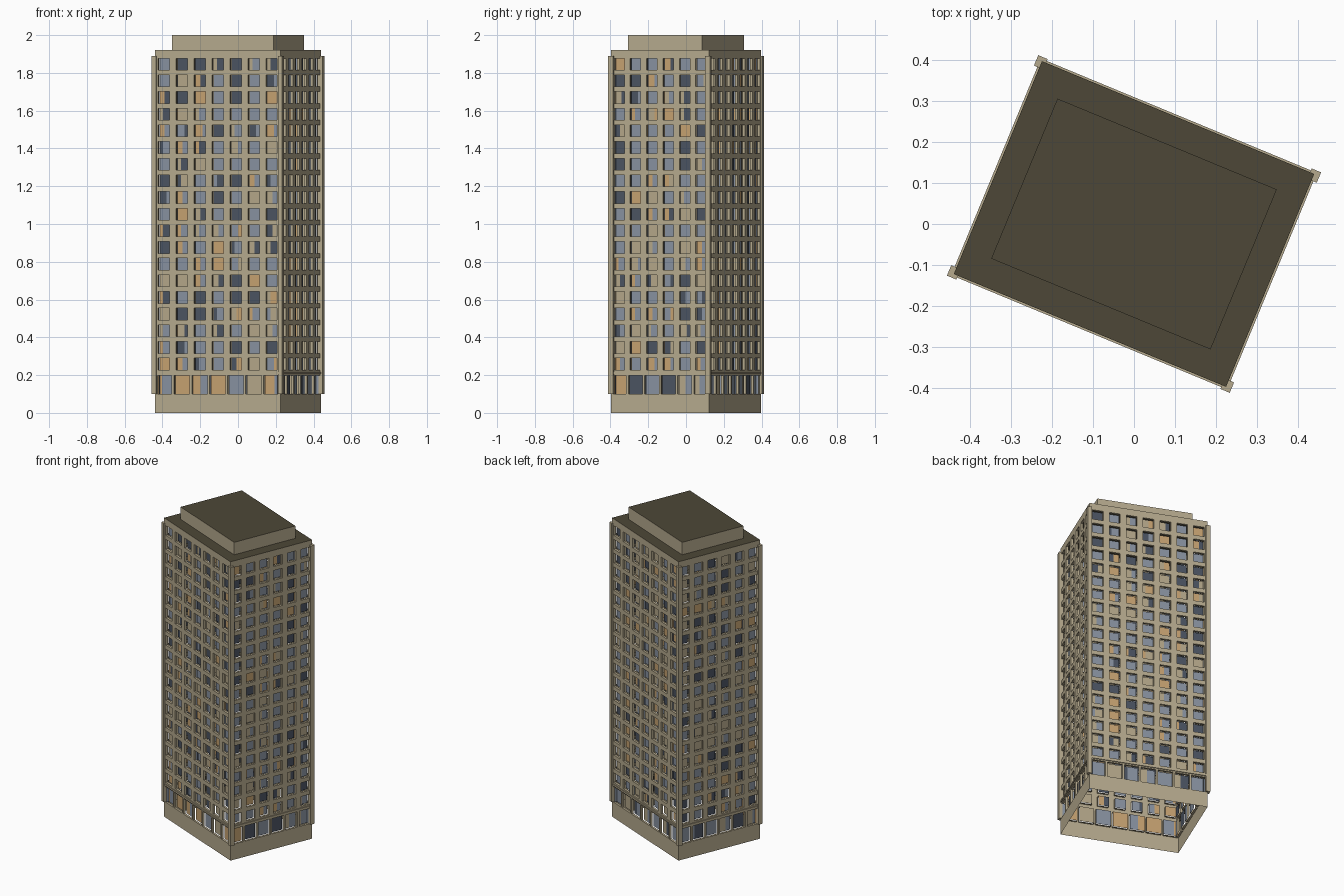
import bpy, bmesh, math, random
from mathutils import Matrix, Vector

if "Cube" in bpy.data.objects:
    bpy.data.objects.remove(bpy.data.objects["Cube"])

random.seed(7)
TURN = math.radians(-22.5)
HX, HY = 0.36, 0.2815            # half width and half depth of the tower
BASE, FLOOR1, STEP, ROWS = 0.10, 0.2144, 0.0882, 19
TOP, ROOF, PEAK = 1.89, 1.92, 2.0
REVEAL, SETBACK = 0.014, 0.02


def material(name, srgb):
    m = bpy.data.materials.new(name)
    m.diffuse_color = [(c / 255) ** 2.2 for c in srgb] + [1]
    m.use_nodes = True
    m.node_tree.nodes["Principled BSDF"].inputs["Base Color"].default_value = m.diffuse_color
    return m


STONE = material("tan_stone", (180, 168, 140))
ROOFING = material("dark_roofing", (78, 73, 58))
BLUE = material("blue_grey_glass", (134, 144, 158))
DARK = material("dark_glass", (76, 84, 97))
AMBER = material("amber_curtain", (196, 160, 112))
BLIND = material("tan_blind", (178, 165, 136))


def finish(name, bm, mats):
    mesh = bpy.data.meshes.new(name)
    bm.to_mesh(mesh)
    bm.free()
    for m in mats:
        mesh.materials.append(m)
    ob = bpy.data.objects.new(name, mesh)
    bpy.context.collection.objects.link(ob)
    return ob


def quad(bm, frame, pts, mat=0):
    f = bm.faces.new([bm.verts.new(frame @ Vector(p)) for p in pts])
    f.material_index = mat


def panel(bm, frame, u0, u1, z0, z1, y, mat=0):
    quad(bm, frame, [(u0, y, z0), (u1, y, z0), (u1, y, z1), (u0, y, z1)], mat)


def box(name, lo, hi, mats, roof_top=False, drop_bottom=False):
    bm = bmesh.new()
    bmesh.ops.create_cube(bm, size=1)
    lo, hi = Vector(lo), Vector(hi)
    for v in bm.verts:
        v.co = Vector([lo[i] + (v.co[i] + 0.5) * (hi[i] - lo[i]) for i in range(3)])
    bm.normal_update()
    if roof_top:
        for f in bm.faces:
            f.material_index = 1 if f.normal.z > 0.5 else 0
    if drop_bottom:
        bmesh.ops.delete(bm, geom=[f for f in bm.faces if f.normal.z < -0.5],
                         context='FACES')
    bm.transform(Matrix.Rotation(TURN, 4, 'Z'))
    return finish(name, bm, mats)


def opening(wall, glass, frame, cell, hole, y):
    """Wall around one opening, its reveal and its set-back pane."""
    a0, a1, b0, b1 = cell
    u0, u1, z0, z1 = hole
    panel(wall, frame, a0, a1, b0, z0, y) if z0 > b0 else None
    panel(wall, frame, a0, a1, z1, b1, y)
    panel(wall, frame, a0, u0, z0, z1, y)
    panel(wall, frame, u1, a1, z0, z1, y)
    r = y + REVEAL
    quad(wall, frame, [(u0, y, z0), (u1, y, z0), (u1, r, z0), (u0, r, z0)])
    quad(wall, frame, [(u0, r, z1), (u1, r, z1), (u1, y, z1), (u0, y, z1)])
    quad(wall, frame, [(u0, y, z0), (u0, r, z0), (u0, r, z1), (u0, y, z1)])
    quad(wall, frame, [(u1, r, z0), (u1, y, z0), (u1, y, z1), (u1, r, z1)])
    # pane: glass with an optional curtain on one side
    g = y + SETBACK
    main = random.choices([0, 1, 2, 3], [50, 26, 8, 16])[0]
    if random.random() < 0.45:
        side = random.choices([0, 1, 2, 3], [2, 2, 4, 4])[0]
        cut = u0 + (u1 - u0) * random.choice([0.3, 0.45, 0.6])
        panel(glass, frame, u0, cut, z0, z1, g, side)
        panel(glass, frame, cut, u1, z0, z1, g, main)
    else:
        panel(glass, frame, u0, u1, z0, z1, g, main)


# four facades with recessed windows
wall, glass = bmesh.new(), bmesh.new()
for k in range(4):
    half, dist, cols = (HX, HY, 7) if k % 2 == 0 else (HY, HX, 6)
    frame = Matrix.Rotation(TURN + k * math.pi / 2, 4, 'Z')
    w = 2 * half / cols
    panel(wall, frame, -half, half, 0, BASE, -dist)        # plinth
    panel(wall, frame, -half, half, FLOOR1 + ROWS * STEP, ROOF, -dist)  # parapet
    for c in range(cols):
        a0 = -half + c * w
        mid = a0 + w / 2
        # ground floor shop window
        opening(wall, glass, frame, (a0, a0 + w, BASE, FLOOR1),
                (a0 + 0.006, a0 + w - 0.006, BASE, 0.198), -dist)
        # upper windows
        for r in range(ROWS):
            b0 = FLOOR1 + r * STEP
            zc = b0 + STEP / 2
            hw = w * 0.32
            opening(wall, glass, frame, (a0, a0 + w, b0, b0 + STEP),
                    (mid - hw, mid + hw, zc - 0.031, zc + 0.031), -dist)
    # thin ledge above the ground floor
    y, o = -dist, -dist - 0.005
    panel(wall, frame, -half, half, 0.206, 0.217, o)
    quad(wall, frame, [(-half, o, 0.217), (half, o, 0.217), (half, y, 0.217), (-half, y, 0.217)])
    quad(wall, frame, [(-half, y, 0.206), (half, y, 0.206), (half, o, 0.206), (-half, o, 0.206)])
finish("facade_walls", wall, [STONE])
finish("window_panes", glass, [BLUE, DARK, AMBER, BLIND])

# main roof deck
deck = bmesh.new()
quad(deck, Matrix.Rotation(TURN, 4, 'Z'),
     [(-HX, -HY, ROOF), (HX, -HY, ROOF), (HX, HY, ROOF), (-HX, HY, ROOF)])
finish("roof_deck", deck, [ROOFING])

# rooftop penthouse
box("penthouse", (-HX + 0.07, -HY + 0.07, ROOF), (HX - 0.07, HY - 0.07, PEAK),
    [STONE, ROOFING], roof_top=True, drop_bottom=True)

# corner piers
for i, sx in enumerate((-1, 1)):
    for j, sy in enumerate((-1, 1)):
        xs = sorted((sx * 0.349, sx * 0.374))
        ys = sorted((sy * 0.264, sy * 0.2915))
        box(f"corner_pier_{i * 2 + j + 1}", (xs[0], ys[0], BASE),
            (xs[1], ys[1], TOP), [STONE])
